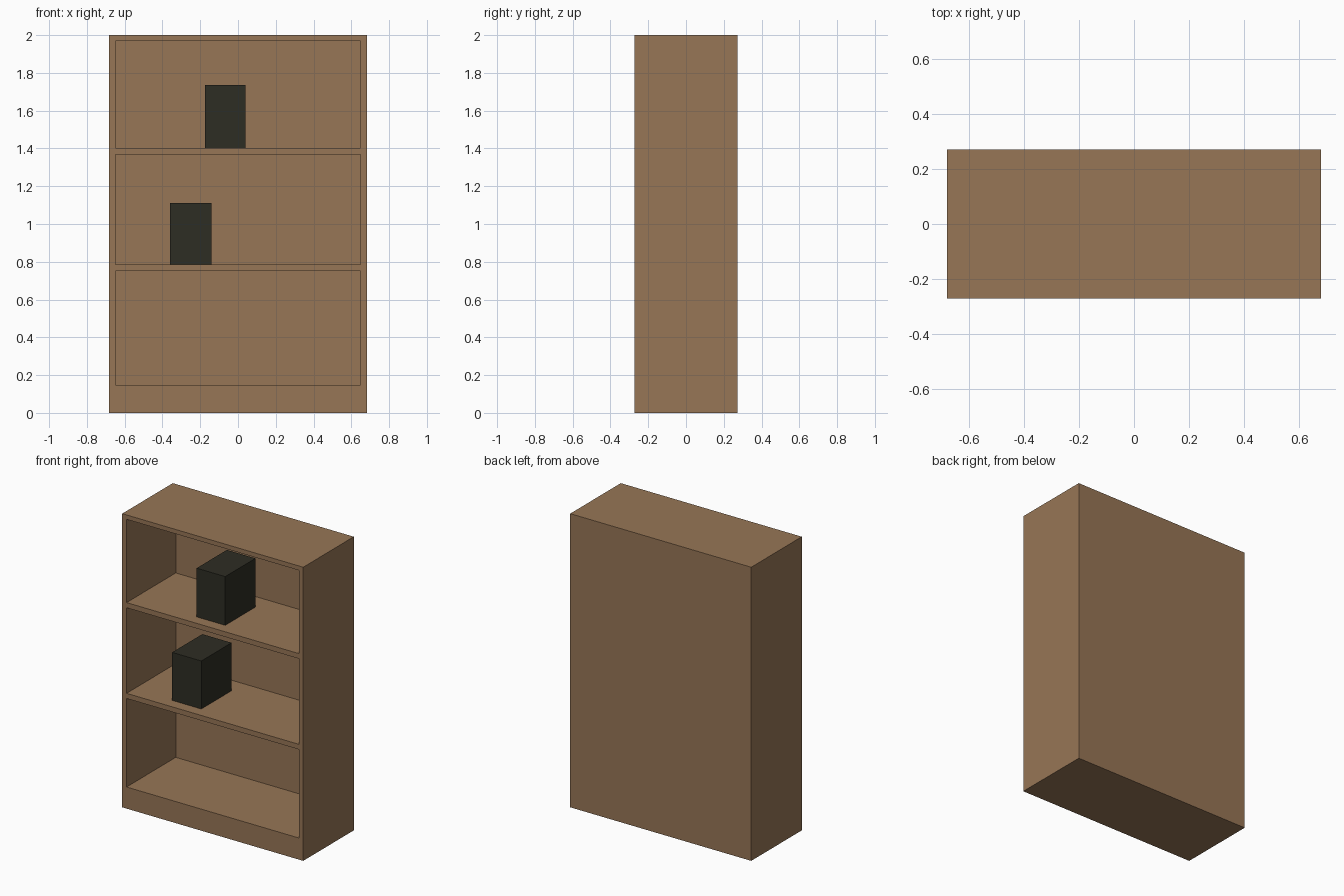
import bpy

cube = bpy.data.objects.get("Cube")
if cube:
    bpy.data.objects.remove(cube, do_unlink=True)


def make_material(name, colour):
    mat = bpy.data.materials.new(name)
    mat.use_nodes = True
    mat.diffuse_color = colour
    bsdf = next(n for n in mat.node_tree.nodes if n.type == 'BSDF_PRINCIPLED')
    bsdf.inputs["Base Color"].default_value = colour
    return mat


def make_box(name, low, high, mat):
    centre = [(a + b) / 2 for a, b in zip(low, high)]
    bpy.ops.mesh.primitive_cube_add(size=1, location=centre)
    obj = bpy.context.object
    obj.name = name
    obj.scale = [b - a for a, b in zip(low, high)]
    bpy.ops.object.transform_apply(location=False, rotation=False, scale=True)
    obj.data.materials.append(mat)
    return obj


wood = make_material("brown wood", (0.309, 0.181, 0.093, 1))
dark = make_material("dark olive", (0.027, 0.026, 0.017, 1))

HALF_WIDTH, HALF_DEPTH, HEIGHT = 0.682, 0.272, 2.0
SIDE, BACK = 0.033, 0.015
BAYS = [(0.147, 0.75), (0.785, 1.368), (1.403, 1.97)]

# Carcass: one solid block with three open bays carved from the front
carcass = make_box("bookcase_carcass", (-HALF_WIDTH, -HALF_DEPTH, 0),
                   (HALF_WIDTH, HALF_DEPTH, HEIGHT), wood)
inner = HALF_WIDTH - SIDE
for bottom, top in BAYS:
    cutter = make_box("bay_cutter", (-inner, -HALF_DEPTH - 0.1, bottom),
                      (inner, HALF_DEPTH - BACK, top), wood)
    cutter.hide_render = True
    bpy.context.view_layer.objects.active = carcass
    cut = carcass.modifiers.new("bay", 'BOOLEAN')
    cut.operation = 'DIFFERENCE'
    cut.solver = 'EXACT'
    cut.object = cutter
    bpy.ops.object.modifier_apply(modifier=cut.name)
    bpy.data.objects.remove(cutter, do_unlink=True)

# Dark boxes standing on the middle and upper shelves
for name, left, right, shelf, top in (
        ("upper_shelf_box", -0.175, 0.04, BAYS[2][0], 1.735),
        ("middle_shelf_box", -0.36, -0.14, BAYS[1][0], 1.112)):
    make_box(name, (left, -0.195, shelf), (right, 0.13, top), dark)
